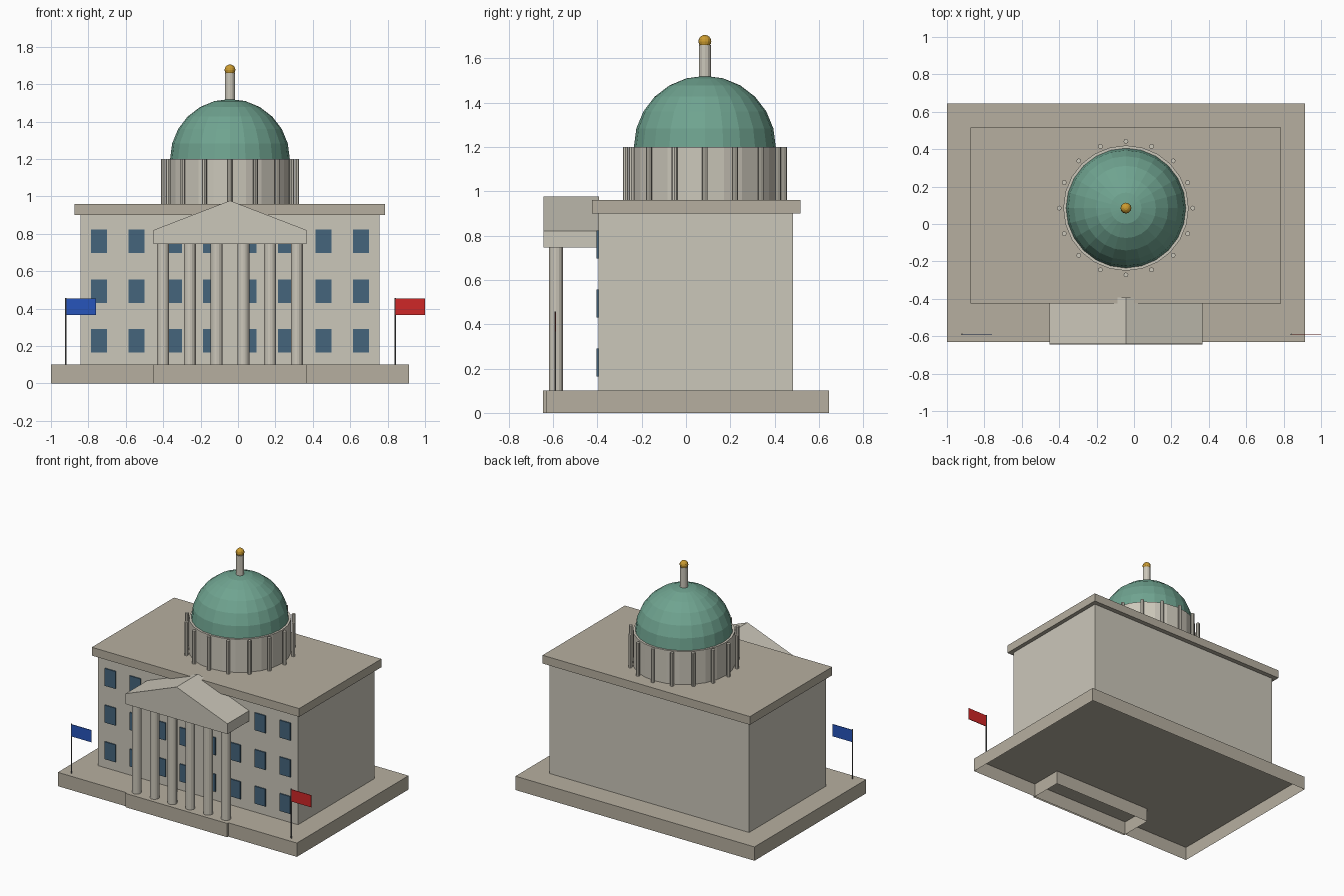
import bpy, bmesh, math

if "Cube" in bpy.data.objects:
    bpy.data.objects.remove(bpy.data.objects["Cube"])

CX = -0.043            # building axis in x
DY = 0.085             # dome axis in y


def material(name, rgb):
    m = bpy.data.materials.new(name)
    m.diffuse_color = (*rgb, 1)
    m.use_nodes = True
    m.node_tree.nodes["Principled BSDF"].inputs["Base Color"].default_value = m.diffuse_color
    return m


STONE = material("pale_stone", (0.60, 0.57, 0.49))
TRIM = material("dark_stone", (0.47, 0.43, 0.35))
COPPER = material("green_copper", (0.16, 0.37, 0.28))
GOLD = material("gold", (0.60, 0.33, 0.03))
GLASS = material("window_glass", (0.06, 0.13, 0.20))
RED = material("red_cloth", (0.62, 0.02, 0.02))
BLUE = material("blue_cloth", (0.02, 0.09, 0.50))
METAL = material("pole_metal", (0.15, 0.15, 0.15))


def finish(bm, name, mat):
    bmesh.ops.recalc_face_normals(bm, faces=bm.faces)
    mesh = bpy.data.meshes.new(name)
    bm.to_mesh(mesh)
    bm.free()
    mesh.materials.append(mat)
    ob = bpy.data.objects.new(name, mesh)
    bpy.context.collection.objects.link(ob)
    return ob


def box(name, x, y, z, mat, open_bottom=False):
    """Box from (min, max) pairs."""
    bm = bmesh.new()
    bmesh.ops.create_cube(bm, size=1)
    for v in bm.verts:
        v.co = [r[0] if c < 0 else r[1] for c, r in zip(v.co, (x, y, z))]
    bm.normal_update()
    if open_bottom:
        low = [f for f in bm.faces if f.normal.z < -0.5]
        bmesh.ops.delete(bm, geom=low, context='FACES_ONLY')
        mesh_faces_up = [f for f in bm.faces if f.normal.z > 0.5]
    return finish(bm, name, mat)


def cylinder(name, x, y, z, r, sides, mat):
    bm = bmesh.new()
    bmesh.ops.create_cone(bm, cap_ends=True, segments=sides,
                          radius1=r, radius2=r, depth=z[1] - z[0])
    bmesh.ops.translate(bm, verts=bm.verts, vec=(x, y, (z[0] + z[1]) / 2))
    return finish(bm, name, mat)


def sphere(name, x, y, z, r, segs, rings, mat, half=False):
    bm = bmesh.new()
    bmesh.ops.create_uvsphere(bm, u_segments=segs, v_segments=rings, radius=r)
    if half:
        low = [v for v in bm.verts if v.co.z < -1e-4]
        bmesh.ops.delete(bm, geom=low, context='VERTS')
    bmesh.ops.translate(bm, verts=bm.verts, vec=(x, y, z))
    return finish(bm, name, mat)


def span(half):
    return (CX - half, CX + half)


# Plinth and porch step, hollow underneath
box("plinth", span(0.957), (-0.632, 0.645), (0, 0.1), TRIM, True)
box("porch_step", span(0.408), (-0.645, -0.395), (0, 0.1), TRIM, True)

# Main block and roof slab
box("main_block", span(0.80), (-0.395, 0.482), (0.1, 0.9), STONE, True)
box("roof_cornice", span(0.83), (-0.425, 0.516), (0.9, 0.96), TRIM)

# Front windows
for row, z in enumerate((0.228, 0.493, 0.759)):
    for col in range(8):
        x = CX + (col - 3.5) * 0.2
        box(f"window_{row}_{col}", (x - 0.043, x + 0.043),
            (-0.403, -0.393), (z - 0.063, z + 0.063), GLASS)

# Portico columns
for i in range(6):
    cylinder(f"portico_column_{i}", CX + (i - 2.5) * 0.143, -0.586,
             (0.1, 0.745), 0.032, 16, STONE)

# Pediment: gabled profile pushed back to the wall
bm = bmesh.new()
profile = [(-0.408, 0.745), (0.408, 0.745), (0.408, 0.82), (0, 0.977), (-0.408, 0.82)]
gable = bm.faces.new([bm.verts.new((CX + x, -0.642, z)) for x, z in profile])
ext = bmesh.ops.extrude_face_region(bm, geom=[gable], use_keep_orig=True)
back = [g for g in ext["geom"] if isinstance(g, bmesh.types.BMVert)]
bmesh.ops.translate(bm, verts=back, vec=(0, 0.25, 0))
finish(bm, "pediment", STONE)

# Drum with its ring of slim posts
cylinder("drum", CX, DY, (0.96, 1.2), 0.335, 24, STONE)
for i in range(16):
    a = i * math.tau / 16
    cylinder(f"drum_post_{i}", CX + 0.357 * math.cos(a), DY + 0.357 * math.sin(a),
             (0.96, 1.2), 0.013, 8, STONE)

# Dome, spire and ball
sphere("dome", CX, DY, 1.2, 0.32, 24, 12, COPPER, half=True)
cylinder("spire", CX, DY, (1.5, 1.66), 0.027, 12, STONE)
sphere("spire_ball", CX, DY, 1.676, 0.029, 12, 8, GOLD)

# Flags
for side, x, cloth in (("left", -0.92, BLUE), ("right", 0.84, RED)):
    cylinder(f"{side}_flag_pole", x, -0.59, (0.1, 0.457), 0.004, 8, METAL)
    box(f"{side}_flag", (x, x + 0.16), (-0.592, -0.588), (0.366, 0.453), cloth)
